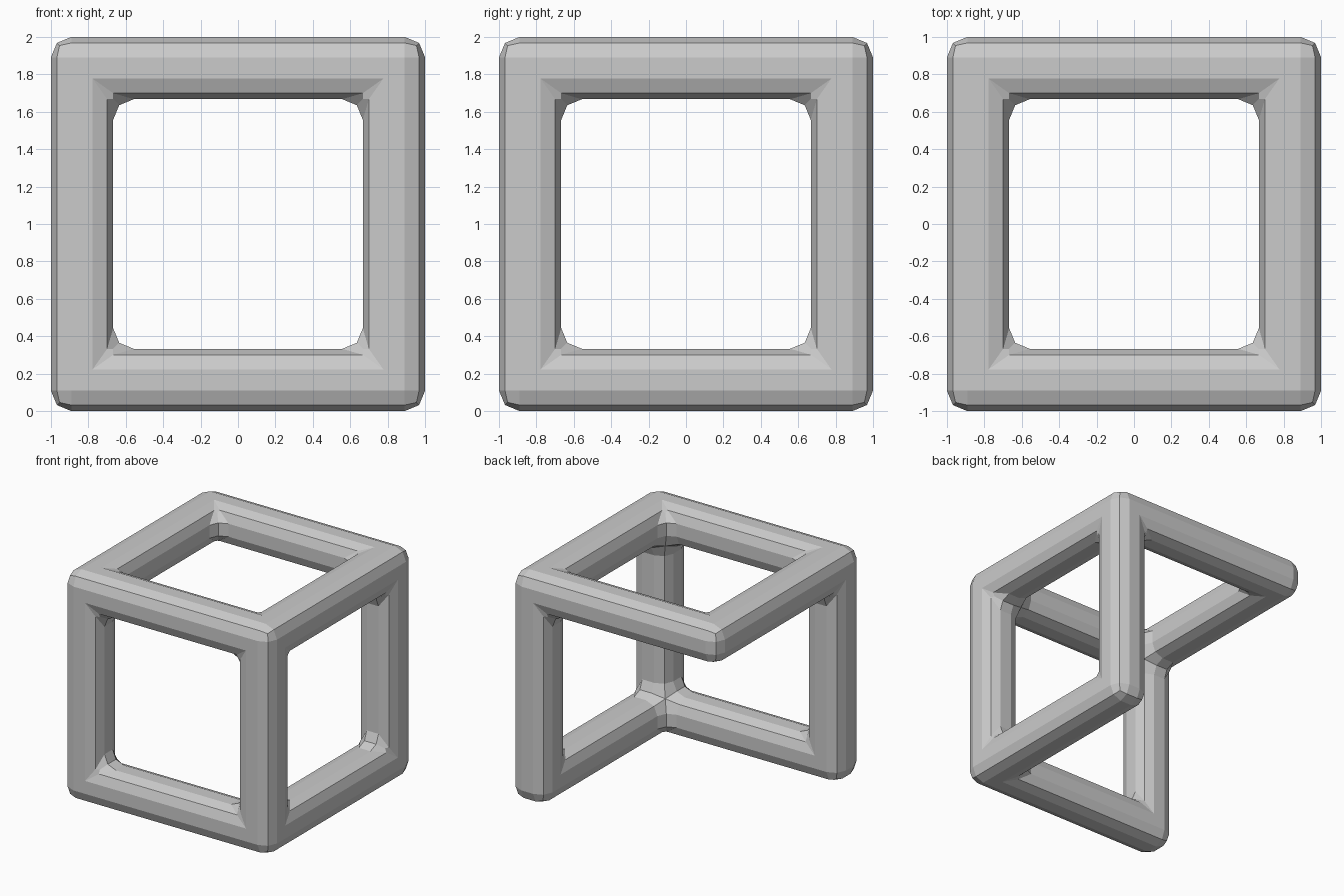
import bpy, bmesh
from itertools import product
from mathutils import Vector

if "Cube" in bpy.data.objects:
    bpy.data.objects.remove(bpy.data.objects["Cube"])

# Grid planes: a 3x3x3 cell block with thin outer cells and a wide middle cell
G = [-1.0, -0.667, 0.667, 1.0]

def solid(c):
    if min(c) < 0 or max(c) > 2:
        return False
    x, y, z = c
    # Three bars meeting at the back-left-bottom corner are left out
    missing = {(0, 2, 0), (0, 2, 1), (1, 2, 0), (0, 1, 0)}
    return c not in missing and c.count(1) <= 1

bm = bmesh.new()

# Open cube frame: a quad wherever a solid cell meets an empty one
for c in product(range(3), repeat=3):
    if not solid(c):
        continue
    for axis, side in product(range(3), (0, 1)):
        n = list(c)
        n[axis] += 1 if side else -1
        if solid(tuple(n)):
            continue
        u, v = (axis + 1) % 3, (axis + 2) % 3
        corners = []
        for du, dv in ((0, 0), (1, 0), (1, 1), (0, 1)):
            p = [0, 0, 0]
            p[axis], p[u], p[v] = c[axis] + side, c[u] + du, c[v] + dv
            corners.append(bm.verts.new(Vector([G[i] for i in p]) + Vector((0, 0, 1))))
        bm.faces.new(corners if side else corners[::-1])
bmesh.ops.remove_doubles(bm, verts=bm.verts, dist=0.001)
bm.normal_update()

mesh = bpy.data.meshes.new("cube_frame")
bm.to_mesh(mesh)
bm.free()
frame = bpy.data.objects.new("cube_frame", mesh)
bpy.context.collection.objects.link(frame)

# Faceted rounding of bars and window corners
bevel = frame.modifiers.new("rounding", 'BEVEL')
bevel.width = 0.11
bevel.segments = 2
bevel.limit_method = 'ANGLE'
